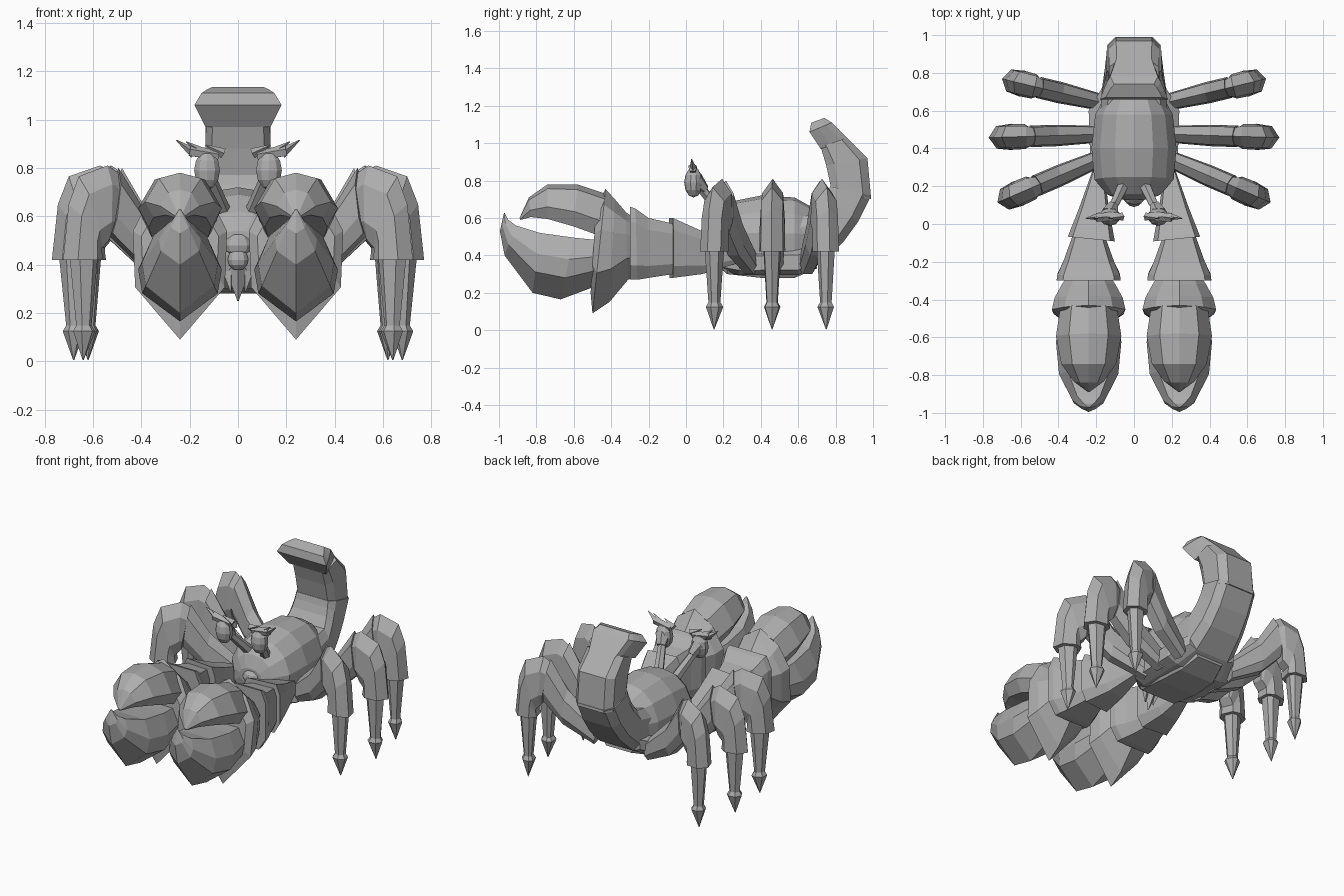
import bpy, bmesh
from mathutils import Vector, Matrix

cube = bpy.data.objects.get("Cube")
if cube:
    bpy.data.objects.remove(cube, do_unlink=True)

grey = bpy.data.materials.new("shell grey")
grey.use_nodes = True
colour = (.42, .42, .42, 1)
grey.diffuse_color = colour
grey.node_tree.nodes["Principled BSDF"].inputs["Base Color"].default_value = colour


def finish(name, bm, mirror=False):
    """Turn a bmesh into a flat shaded object, optionally mirrored left to right."""
    bmesh.ops.recalc_face_normals(bm, faces=bm.faces)
    mesh = bpy.data.meshes.new(name)
    bm.to_mesh(mesh)
    bm.free()
    mesh.materials.append(grey)
    obj = bpy.data.objects.new(name, mesh)
    bpy.context.collection.objects.link(obj)
    if mirror:
        obj.modifiers.new("Mirror", 'MIRROR').use_axis[0] = True
    return obj


def symmetric(half):
    """Close a half cross-section, listed from top to bottom."""
    return half + [(-u, v) for u, v in reversed(half) if u > 0]


def loft(name, profile, rings, origin=(0, 0), heading=(0, 1), scale=1, mirror=False):
    """Skin rings given as (top distance, top z, bottom distance, bottom z, half width)."""
    bm = bmesh.new()
    forward = Vector((*heading, 0)).normalized()
    side = Vector((forward.y, -forward.x, 0))
    start = Vector((*origin, 0))
    loops = []
    for ta, tz, ba, bz, width in rings:
        top = start + forward * ta * scale + Vector((0, 0, tz))
        bottom = start + forward * ba * scale + Vector((0, 0, bz))
        middle, arm = (top + bottom) / 2, (top - bottom) / 2
        loops.append([bm.verts.new(middle + arm * v + side * width * u) for u, v in profile])
    count = len(profile)
    for a, b in zip(loops, loops[1:]):
        for i in range(count):
            j = (i + 1) % count
            bm.faces.new((a[i], a[j], b[j], b[i]))
    bm.faces.new(loops[0])
    bm.faces.new(loops[-1])
    return finish(name, bm, mirror)


def rod(name, start, end, r_start, r_end, sides=6, mirror=False):
    """Tapered rod between two points."""
    bm = bmesh.new()
    a, b = Vector(start), Vector(end)
    turn = (b - a).to_track_quat('Z', 'Y').to_matrix().to_4x4()
    bmesh.ops.create_cone(bm, cap_ends=True, segments=sides, radius1=r_start, radius2=r_end,
                          depth=(b - a).length, matrix=Matrix.Translation((a + b) / 2) @ turn)
    return finish(name, bm, mirror)


def ball(name, centre, size, mirror=False):
    bm = bmesh.new()
    place = Matrix.Translation(centre) @ Matrix.Diagonal((*size, 1))
    bmesh.ops.create_uvsphere(bm, u_segments=10, v_segments=6, radius=1, matrix=place)
    return finish(name, bm, mirror)


# Cross-sections
dome = symmetric([(0, 1), (.45, .92), (.8, .6), (1, .1), (.95, -.5), (.6, -1)])
slab = symmetric([(.8, 1), (1, .6), (1, -.6), (.7, -1)])
hook = symmetric([(1, 1), (.9, .2), (.8, -.5), (.7, -1)])
ridged = symmetric([(0, 1), (.85, .5), (1, -.5), (.55, -1)])
keel = symmetric([(0, 1), (.65, .75), (1, .35), (.95, -.35), (0, -1)])
upper_jaw = symmetric([(0, 1), (.6, .75), (1, -.3), (.75, -1)])
lower_jaw = symmetric([(.7, 1), (1, .3), (.9, -.3), (0, -1)])

# Body shell and the lip the legs grow from
loft("body", dome, [
    (.13, .54, .13, .44, .08), (.16, .62, .15, .36, .14), (.25, .69, .22, .3, .21),
    (.4, .72, .4, .28, .225), (.58, .71, .58, .28, .205), (.67, .66, .7, .33, .15)])
loft("lower_lip", slab, [
    (.2, .4, .2, .32, .14), (.3, .42, .28, .295, .23), (.6, .43, .6, .295, .24),
    (.72, .46, .72, .36, .17)])

# Curled tail
loft("tail_base", slab, [
    (.56, .6, .55, .3, .18), (.7, .62, .72, .36, .17), (.74, .68, .84, .47, .155),
    (.76, .73, .92, .58, .147), (.77, .77, .99, .72, .142)])
loft("tail_upper", slab, [
    (.78, .74, .99, .7, .135), (.75, .88, .97, .92, .135), (.72, .98, .86, 1.03, .132)])
loft("tail_tip", hook, [
    (.72, .97, .87, 1.02, .135), (.66, 1.06, .78, 1.11, .18), (.67, 1.11, .74, 1.135, .15)])

# Mouth
ball("mouth_rim", (0, .15, .48), (.065, .05, .05))
ball("mouth", (0, .13, .42), (.045, .04, .045))
rod("chin", (0, .16, .38), (0, .13, .25), .05, .003, 4)
rod("chin_spike", (.04, .16, .37), (.03, .14, .29), .025, .003, 4, mirror=True)

# Eyes on stalks, with jagged brows
rod("eye_stalk", (.06, .2, .62), (.12, .07, .77), .032, .024, mirror=True)
rod("eye_collar", (.11, .1, .75), (.13, .05, .8), .028, .05, mirror=True)
ball("eye", (.128, .04, .79), (.056, .05, .08), True)
rod("brow", (.08, .04, .85), (.2, .035, .87), .022, .025, 5, mirror=True)
for x in (.09, .17, .21):
    rod("brow_spike", (x - .03, .04, .86), (x + .045, .03, .88 + x / 6), .022, .002, 4, mirror=True)

# Walking legs: hip position, heading and reach
legs = {"front": ((.2, .34), (.44, -.19), 1), "middle": ((.2, .475), (.48, -.015), 1),
        "rear": ((.2, .65), (.42, .1), .9)}
for word, (hip, heading, reach) in legs.items():
    place = dict(origin=hip, heading=heading, scale=reach, mirror=True)
    loft(word + "_leg_thigh", ridged, [
        (-.03, .42, 0, .3, .045), (.2, .62, .22, .4, .057), (.32, .8, .36, .53, .057)], **place)
    loft(word + "_leg_knee", ridged, [
        (.32, .78, .37, .51, .052), (.37, .81, .38, .5, .066), (.5, .765, .41, .47, .068),
        (.545, .65, .41, .45, .068), (.57, .42, .405, .42, .07)], **place)
    loft(word + "_leg_shin", ridged, [
        (.54, .43, .425, .43, .047), (.51, .14, .45, .14, .03)], **place)
    loft(word + "_leg_foot", ridged, [
        (.51, .15, .45, .15, .03), (.525, .125, .435, .125, .044),
        (.482, .005, .478, .005, .002)], **place)

# Claw arms, flaring towards each joint
loft("claw_shoulder", slab, [
    (.28, .46, .28, .36, .03), (.08, .53, .08, .3, .08), (-.08, .6, -.08, .28, .125)],
    origin=(.218, 0), heading=(-.1, 1), mirror=True)
claw = dict(origin=(.24, 0), mirror=True)
loft("claw_forearm", slab, [
    (-.07, .57, -.07, .3, .088), (-.2, .6, -.2, .28, .135), (-.27, .65, -.26, .27, .165),
    (-.3, .66, -.3, .27, .17)], **claw)
loft("claw_palm", keel, [
    (-.28, .6, -.28, .28, .115), (-.32, .63, -.31, .27, .14), (-.38, .7, -.41, .15, .18),
    (-.43, .755, -.5, .09, .195), (-.48, .67, -.51, .2, .16)], **claw)

# Pincers
loft("upper_pincer", upper_jaw, [
    (-.43, .73, -.45, .5, .15), (-.58, .78, -.6, .555, .173), (-.74, .78, -.74, .595, .145),
    (-.84, .71, -.83, .605, .08), (-.89, .6, -.885, .59, .008)], **claw)
loft("lower_pincer", lower_jaw, [
    (-.45, .48, -.47, .24, .15), (-.6, .495, -.67, .165, .173), (-.78, .52, -.82, .2, .157),
    (-.91, .56, -.97, .4, .087), (-.95, .59, -.995, .53, .04), (-.97, .63, -.975, .62, .005)],
    **claw)
